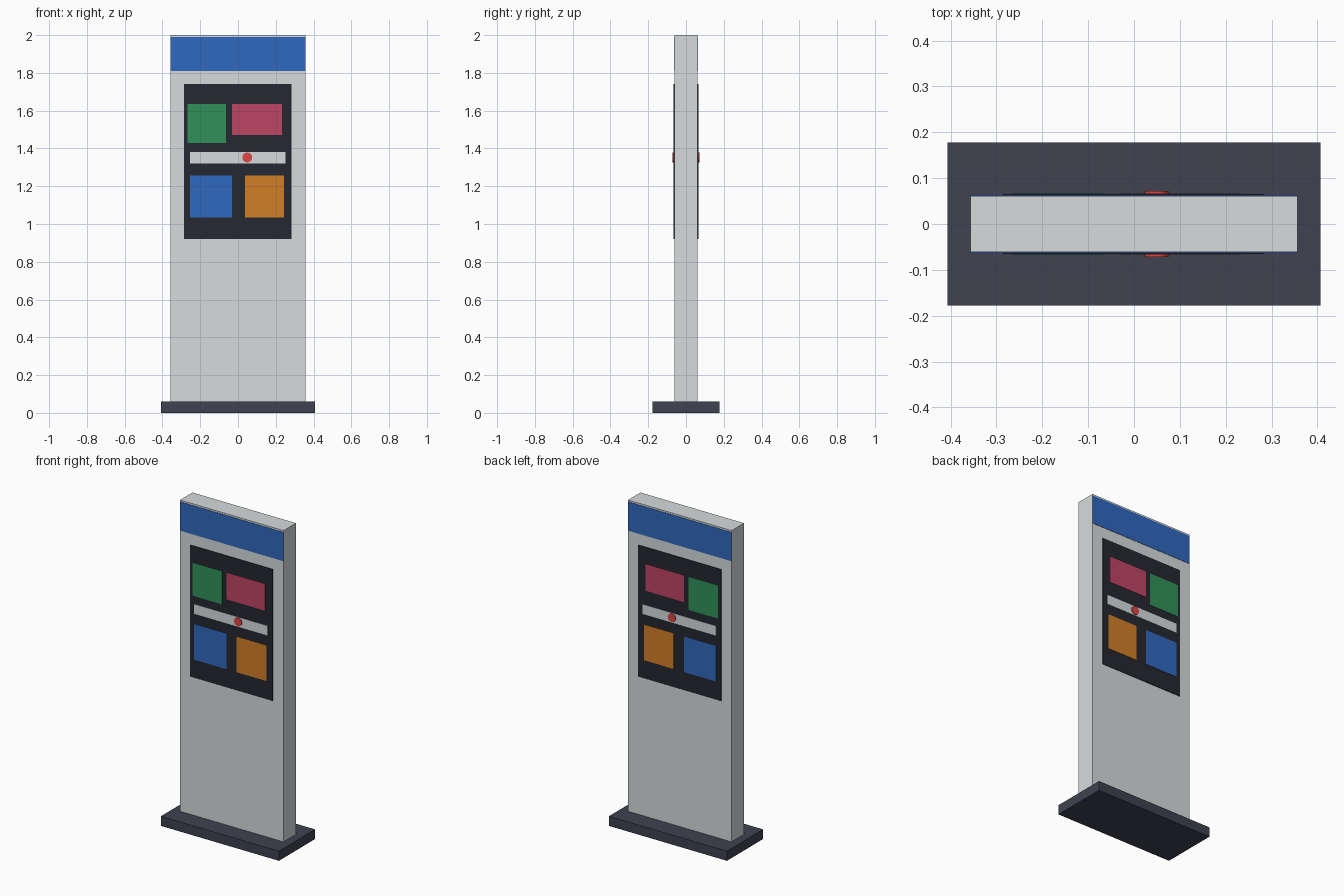
import bpy
from math import radians

cube = bpy.data.objects.get("Cube")
if cube:
    bpy.data.objects.remove(cube, do_unlink=True)


def material(name, r, g, b):
    mat = bpy.data.materials.new(name)
    mat.use_nodes = True
    mat.diffuse_color = (r, g, b, 1)
    mat.node_tree.nodes["Principled BSDF"].inputs["Base Color"].default_value = (r, g, b, 1)
    return mat


light_grey = material("light_grey", 0.68, 0.71, 0.72)
slate = material("slate", 0.05, 0.055, 0.08)
black = material("black", 0.018, 0.021, 0.03)
blue = material("blue", 0.03, 0.14, 0.52)
green = material("green", 0.03, 0.28, 0.1)
pink = material("pink", 0.52, 0.06, 0.13)
orange = material("orange", 0.64, 0.21, 0.02)
red = material("red", 0.75, 0.06, 0.06)


def box(name, x, y, z, mat):
    """Box spanning the given (low, high) range on each axis."""
    spans = (x, y, z)
    bpy.ops.mesh.primitive_cube_add(size=1, location=[(a + b) / 2 for a, b in spans])
    obj = bpy.context.object
    obj.name = name
    obj.scale = [b - a for a, b in spans]
    bpy.ops.object.transform_apply(location=False, rotation=False, scale=True)
    obj.data.materials.append(mat)
    return obj


# Plinth and upright slab
HALF = 0.357
DEPTH = 0.061
box("base", (-0.407, 0.407), (-0.178, 0.178), (0, 0.06), slate)
box("body", (-HALF, HALF), (-DEPTH, DEPTH), (0.06, 2), light_grey)

# Flat parts on each face: x range, z range, height above the slab, material
panels = {
    "header_band": ((-HALF, HALF), (1.81, 1.99), 0.002, blue),
    "display_board": ((-0.286, 0.284), (0.92, 1.74), 0.004, black),
    "green_tile": ((-0.267, -0.063), (1.43, 1.636), 0.006, green),
    "pink_tile": ((-0.033, 0.234), (1.47, 1.636), 0.006, pink),
    "divider_bar": ((-0.255, 0.252), (1.32, 1.38), 0.006, light_grey),
    "blue_tile": ((-0.255, -0.033), (1.034, 1.256), 0.006, blue),
    "orange_tile": ((0.038, 0.243), (1.034, 1.256), 0.006, orange),
}

# Both faces carry the same layout, mirrored through the slab
for face, side in (("front", -1), ("back", 1)):
    for name, (x, z, rise, mat) in panels.items():
        y = sorted((side * (DEPTH - 0.001), side * (DEPTH + rise)))
        box(f"{face}_{name}", x, y, z, mat)

    # Round marker on the divider bar
    bpy.ops.mesh.primitive_cylinder_add(
        vertices=24, radius=0.026, depth=0.012,
        location=(0.049, side * (DEPTH + 0.005), 1.352), rotation=(radians(90), 0, 0))
    marker = bpy.context.object
    marker.name = f"{face}_marker"
    marker.data.materials.append(red)
    bpy.ops.object.shade_smooth_by_angle(angle=radians(40))
